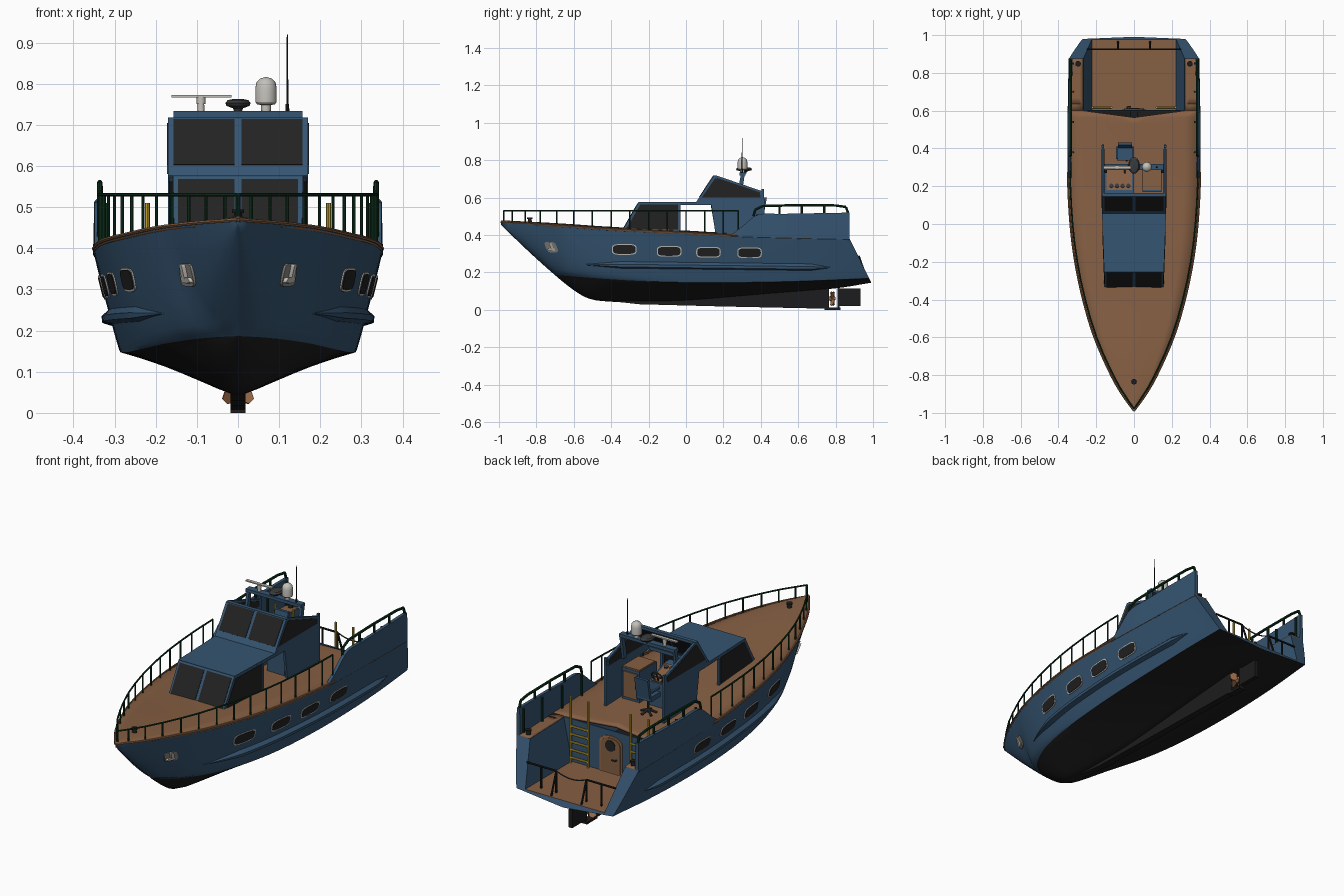
import bpy, bmesh, math
from mathutils import Vector

if "Cube" in bpy.data.objects:
    bpy.data.objects.remove(bpy.data.objects["Cube"])

def mat(name, c):
    m = bpy.data.materials.new(name)
    m.diffuse_color = (*c, 1)
    m.use_nodes = True
    m.node_tree.nodes["Principled BSDF"].inputs["Base Color"].default_value = m.diffuse_color
    return m
BLUE = mat("hull_blue", (.036, .09, .165))
BLACK = mat("bottom_black", (.012, .012, .013))
GLASS = mat("dark_glass", (.016, .016, .016))
WOOD = mat("deck_brown", (.24, .115, .056))
GREEN = mat("rail_green", (.005, .035, .014))
YELLOW = mat("ladder_yellow", (.55, .36, .03))
GREY = mat("light_grey", (.55, .53, .49))
METAL = mat("plate_metal", (.27, .25, .23))
BRONZE = mat("bronze", (.36, .16, .07))
DARK = mat("dark_grey", (.04, .042, .045))

def mesh(name, verts, faces, mats, idx=None, mirror=False, recalc=True):
    me = bpy.data.meshes.new(name)
    me.from_pydata([tuple(v) for v in verts], [], faces)
    for m in (mats if isinstance(mats, list) else [mats]):
        me.materials.append(m)
    if idx:
        for p, k in zip(me.polygons, idx):
            p.material_index = k
    if recalc:
        bm = bmesh.new()
        bm.from_mesh(me)
        bmesh.ops.recalc_face_normals(bm, faces=bm.faces)
        bm.to_mesh(me)
        bm.free()
    ob = bpy.data.objects.new(name, me)
    bpy.context.collection.objects.link(ob)
    if mirror:
        ob.modifiers.new("mirror", 'MIRROR').merge_threshold = .0005
    return ob

def loft(name, rings, m, mirror=False):
    n, k = len(rings[0]), len(rings)
    f = [(a*n+i, a*n+(i+1) % n, (a+1)*n+(i+1) % n, (a+1)*n+i) for a in range(k-1) for i in range(n)]
    f += [tuple(range(n)), tuple(range((k-1)*n, k*n))]
    return mesh(name, [p for r in rings for p in r], f, m, mirror=mirror)

def box(name, lo, hi, m, mirror=False):
    (a, b, c), (d, e, f) = lo, hi
    return loft(name, [[(a, b, z), (d, b, z), (d, e, z), (a, e, z)] for z in (c, f)], m, mirror)

def prism(name, poly, x0, x1, m, mirror=False):      # yz outline pushed along x
    return loft(name, [[(x, *p) for p in poly] for x in (x0, x1)], m, mirror)

def slab(name, pts, th, m, mirror=False):            # flat outline thickened both ways
    p = [Vector(q) for q in pts]
    n = (p[1]-p[0]).cross(p[2]-p[0]).normalized()*th/2
    return loft(name, [[q-n for q in p], [q+n for q in p]], m, mirror)

def rods(name, segs, r, m, mirror=False, n=8):       # round bars joined in one object
    V, F = [], []
    for a, b, *rr in segs:
        a, b = Vector(a), Vector(b)
        q = (b-a).to_track_quat('Z', 'Y')
        base = len(V)
        for p, rad in ((a, rr[0] if rr else r), (b, rr[1] if rr else r)):
            V += [p + q @ Vector((rad*math.cos(2*math.pi*i/n), rad*math.sin(2*math.pi*i/n), 0)) for i in range(n)]
        F += [(base+i, base+(i+1) % n, base+n+(i+1) % n, base+n+i) for i in range(n)]
        F += [tuple(range(base, base+n)), tuple(range(base+n, base+2*n))]
    return mesh(name, V, F, m, mirror=mirror)

def chain(pts):
    return list(zip(pts, pts[1:]))

def curve(*t):                                       # smooth interpolation through points
    def f(y):
        y = min(max(y, t[0][0]), t[-1][0])
        i = max(k for k in range(len(t)-1) if t[k][0] <= y)
        def sl(k):
            a, b = t[max(k-1, 0)], t[min(k+1, len(t)-1)]
            return (b[1]-a[1])/(b[0]-a[0])
        (a, p), (b, q) = t[i], t[i+1]
        h = b-a
        s = (y-a)/h
        return (p*(2*s**3-3*s*s+1) + q*(3*s*s-2*s**3) + h*sl(i)*(s**3-2*s*s+s) + h*sl(i+1)*(s**3-s*s))
    return f

# Hull lines: sheer width/height, waterline width/height, keel height
ws = curve((-.99, 0), (-.9, .065), (-.8, .122), (-.6, .21), (-.4, .27), (-.2, .312), (0, .337), (.25, .35), (.6, .35), (.99, .345))
zs = curve((-.99, .465), (-.7, .45), (-.4, .43), (0, .41), (.25, .396), (.6, .386), (.99, .38))
wc = curve((-.7, 0), (-.65, .075), (-.58, .125), (-.45, .185), (-.25, .235), (0, .268), (.3, .285), (.7, .285), (.99, .272))
zw = curve((-.7, .187), (-.6, .178), (-.3, .157), (0, .147), (.5, .15), (.99, .168))
zk = curve((-.99, .455), (-.85, .32), (-.7, .185), (-.6, .105), (-.52, .06), (-.42, .045), (-.25, .04), (0, .045), (.4, .08), (.8, .115), (.99, .145))
def zc(u): return max(zw(u), zk(u)+.001) if u > -.7 else zk(u)+.001
def blunt(u): return min(1, max(0, (u+.75)/.75))
def yend(z): return .875 if z > .38 else .875+.115*min(1, (.38-z)/.233)
def side_x(u, z):
    t = min(1, max(0, (z-zc(u))/(zs(u)-zc(u))))
    return wc(u)+(ws(u)-wc(u))*t**(.42+.5*blunt(u))
def Y(u, z): return u if u <= .6 else .6+(u-.6)*(yend(z)-.6)/.39

US = [-.99+1.59*i/44 for i in range(45)]+[.6+.39*i/8 for i in range(1, 9)]
NB, NS = 6, 9
def section(u):
    pts = []
    for j in range(NB):
        s = j/NB
        z = zk(u)+(zc(u)-zk(u))*s
        pts.append((wc(u)*s**(.6+.4*blunt(u)) if s else 0, Y(u, z), z))
    for j in range(NS+1):
        z = zc(u)+(zs(u)-zc(u))*(j/NS)**1.5
        pts.append((side_x(u, z), Y(u, z), z))
    return pts

# Hull shell with stern cap around the open cockpit
FL, WI, WB = .172, .27, .225
R = NB+NS+1
V = [p for u in US for p in section(u)]
F, I = [], []
for i in range(len(US)-1):
    for j in range(R-1):
        F.append((i*R+j, (i+1)*R+j, (i+1)*R+j+1, i*R+j+1))
        I.append(1 if j < NB else 0)
b = len(V)
V += [(WI, .875, .38), (WB, yend(FL), FL), (0, yend(FL), FL)]
F.append(tuple(reversed(list(range((len(US)-1)*R, b))+[b, b+1, b+2])))
I.append(0)
mesh("hull", V, F, [BLUE, BLACK], I, mirror=True, recalc=False)

# Deck, with side decks beside the cockpit
V, F = [], []
for u in US:
    x0 = 0 if u <= .6 else WI
    for k in range(5):
        x = x0+(ws(u)-x0)*k/4
        V.append((x, Y(u, zs(u)), zs(u)+.006+(.008*(1-(k/4)**2) if u <= .6 else 0)))
for i in range(len(US)-1):
    if i != 44:
        F += [(i*5+k, i*5+k+1, i*5+5+k+1, i*5+5+k) for k in range(4)]
b = len(V)
V += [(WI, .6, zs(.6)+.006), (ws(.6), .6, zs(.6)+.006)]
F.append((b, b+1, 45*5+4, 45*5))
d = mesh("deck", V, F, WOOD, mirror=True, recalc=False)
s = d.modifiers.new("thick", 'SOLIDIFY')
s.thickness = .012
rods("toe_rail", chain([(ws(u), u, zs(u)+.004) for u in US if u < .3]), .005, WOOD, True, 6)

# Cockpit well
slab("cockpit_floor", [(-WB, .6, FL), (WB, .6, FL), (WB, yend(FL), FL), (-WB, yend(FL), FL)], .004, WOOD)
slab("cockpit_wall", [(WI, .6, .386), (WI, .875, .38), (WB, yend(FL), FL), (WB, .6, FL)], .004, BLUE, True)
slab("cockpit_bulkhead", [(-WI, .6, .39), (WI, .6, .39), (WB, .6, FL), (-WB, .6, FL)], .006, BLUE)
def arch(w, z0, z1, y):
    return [(-w, y, z0), (w, y, z0)]+[(w*math.cos(a), y, z1+w*.6*math.sin(a)) for a in [math.pi*k/10 for k in range(11)]]
slab("door_frame", arch(.064, FL, .325, .604), .006, BRONZE)
slab("door", arch(.054, FL+.008, .322, .608), .006, WOOD)
rods("door_window", [((0, .608, .315), (0, .614, .315))], .028, GLASS, n=20)
rods("door_handle", [((-.035, .61, .25), (-.035, .622, .25)), ((-.035, .622, .25), (-.015, .622, .25))], .004, DARK)
rods("ladder", [((x, .616, FL), (x, .616, .51)) for x in (.12, .22)]
     + [((.12, .616, .2+.04*k), (.22, .616, .2+.04*k)) for k in range(5)], .006, YELLOW, True)
rods("stern_rail", [((.25, .925, .285), (.085, .925, .285)), ((.085, .925, .285), (.085, .925, FL)),
     ((.085, .925, .285), (.085, .965, FL)), ((.17, .925, .285), (.17, .925, FL))], .005, BLACK, True)
rods("stern_chain", chain([(.085*k/4, .925, .285-.02*(1-(k/4)**2)) for k in range(5)]), .003, DARK, True, 6)

# Raised stern bulwark and its grab rail
hb = curve((.24, .4), (.3, .445), (.38, .508), (.5, .513), (.99, .52))
rings = []
for k in range(25):
    u = .24+.75*k/24
    y, x, z0 = Y(u, zs(u)), ws(u), zs(u)-.004
    rings.append([(x+.001, y, z0), (x-.002, y, hb(u)), (x-.018, y, hb(u)), (x-.02, y, z0)])
loft("bulwark", rings, BLUE, True)
rods("bulwark_rail", chain([(.336, .36, .50), (.336, .37, .535), (.336, .41, .555), (.336, .6, .56), (.336, .8, .558), (.335, .855, .55), (.335, .868, .515)])
     + [((.336, y, .51), (.336, y, .558)) for y in (.5, .62, .74)], .0065, GREEN, True)
rods("bulwark_posts", [((.322, y, .39), (.322, y, .51)) for y in (.38, .54, .7, .85)], .006, GREEN, True)

# Bow rail
ry = [-.975, -.93, -.86, -.78, -.69, -.6, -.5, -.4, -.3, -.2, -.1, 0, .1, .2, .28]
rods("bow_rail", chain([(max(ws(y)-.012, .002), y, .53) for y in ry]), .0042, GREEN, True)
rods("bow_rail_posts", [((max(ws(y)-.012, .002), y, zs(y)), (max(ws(y)-.012, .002), y, .53)) for y in ry], .004, GREEN, True)

# Spray rail along the hull
rings = []
for k in range(33):
    u = -.56+1.36*k/32
    e = min(1, k/5, (32-k)/3)*.94+.06
    z = .242-.016*k/32
    rings.append([(side_x(u, z+dz*e)+o*e-.002, Y(u, z), z+dz*e) for dz, o in ((.02, 0), (.004, .022), (-.01, .024), (-.018, 0))])
loft("spray_rail", rings, BLUE, True)

# Portholes and anchor plates that follow the hull
def hull_plate(name, y, z, w, h, off, m, skew=0):
    pts = []
    for k in range(24):
        a = 2*math.pi*k/24
        c, t = math.cos(a), math.sin(a)
        dy, dz = w*math.copysign(abs(c)**.5, c), h*math.copysign(abs(t)**.5, t)
        pts.append((y+dy+skew*dz, z+dz))
    loft(name, [[(side_x(*p)+o, *p) for p in pts] for o in (-.012, off)], m, True)
for y, z in ((-.33, .323), (-.09, .313), (.12, .308), (.34, .305)):
    hull_plate("porthole_frame", y, z, .066, .029, .003, GREY)
    hull_plate("porthole_glass", y, z, .06, .024, .005, GLASS)
hull_plate("anchor_plate", -.72, .335, .03, .028, .005, METAL, -.4)
hull_plate("anchor_shank", -.72, .34, .007, .022, .014, GREY, -.4)
hull_plate("anchor_fluke", -.72, .322, .02, .007, .014, GREY)

# Keel, rudder, propeller
prism("keel", [(-.4, .046), (-.25, .03), (.2, .018), (.765, .006), (.765, .125), (.3, .085), (0, .06)], -.018, .018, BLACK)
box("keel_shoe", (-.018, .74, 0), (.018, .825, .012), BLACK)
box("rudder_post", (-.008, .81, .005), (.008, .822, .13), BLACK)
box("rudder", (-.01, .822, .02), (.01, .932, .113), BLACK)
rods("propeller_hub", [((0, .75, .06), (0, .8, .06), .012, .008)], .01, BRONZE, n=12)
for k in range(4):
    a = math.pi/4+k*math.pi/2
    r, t = Vector((math.cos(a), 0, math.sin(a))), Vector((-math.sin(a), .7, math.cos(a)))*.016
    c = Vector((0, .783, .06))
    slab("propeller_blade", [c+r*.006-t*.4, c+r*.03-t, c+r*.046-t*.5, c+r*.046+t*.5, c+r*.03+t, c+r*.006+t*.4], .004, BRONZE)

# Cabin sides
def xs(y): return min(.17, .155+.015*(y+.34)/.4)
def side(name, poly, o0, o1, m):
    loft(name, [[(xs(y)+o, y, z) for y, z in poly] for o in (o0, o1)], m, True)
side("cabin_side", [(-.345, .41), (-.25, .572), (-.03, .572), (-.03, .40)], -.012, 0, BLUE)
side("cabin_side_glass", [(-.318, .435), (-.245, .562), (-.042, .562), (-.042, .43)], -.014, .002, GLASS)
side("bridge_side", [(.16, .39), (.135, .56), (.055, .56), (.055, .578), (.15, .716), (.17, .716), (.405, .635), (.42, .59), (.42, .39)], -.012, 0, BLUE)
side("bridge_side_glass", [(.085, .602), (.155, .702), (.17, .704), (.395, .628), (.398, .602)], -.014, .002, GLASS)
box("bridge_side_post", (.16, .405, .58), (.172, .418, .645), BLUE, True)

# Sloping windscreens with a centre pillar
def screen(name, x0, x1, lo, hi, t0, t1, xm):
    P = lambda x, t: (x, lo[0]+(hi[0]-lo[0])*t, lo[1]+(hi[1]-lo[1])*t)
    slab(name+"_frame", [P(-x0, 0), P(x0, 0), P(x1, 1), P(-x1, 1)], .012, BLUE)
    slab(name+"_glass", [P(.008, t0), P(xm, t0), P(xm, t1), P(.008, t1)], .017, GLASS, True)
screen("cabin_windscreen", .155, .158, (-.342, .41), (-.25, .57), .1, .96, .146)
screen("bridge_windscreen", .17, .17, (.058, .57), (.152, .714), .2, .97, .157)
loft("cabin_roof", [[(s*xs(y), y, z) for s, y in ((-1, -.255), (1, -.255), (1, .075), (-1, .075))] for z in (.56, .577)], BLUE)
box("bridge_top_beam", (-.17, .145, .704), (.17, .165, .718), BLUE)

# Helm consoles, wheel, chair
prism("helm_console", [(.16, .4), (.30, .4), (.30, .53), (.17, .575), (.13, .575)], -.158, 0, BLUE)
slab("helm_panel", [(-.145, .18, .574), (-.01, .18, .574), (-.01, .295, .534), (-.145, .295, .534)], .006, WOOD)
rods("helm_dials", [((x, .2, .565), (x, .204, .575)) for x in (-.12, -.09, -.06, -.03)], .011, DARK, n=12)
ring = [(-.048+.03*math.cos(a), .30+.012*math.sin(a), .56+.028*math.sin(a)) for a in [math.pi*k/8 for k in range(17)]]
rods("steering_wheel", chain(ring)+[(ring[0], ring[8]), (ring[4], ring[12]), ((-.048, .30, .56), (-.048, .27, .545))], .004, DARK)
box("side_console", (.045, .17, .4), (.145, .31, .565), BLUE)
box("side_console_top", (.048, .18, .565), (.142, .308, .572), WOOD)
box("side_console_door", (.055, .31, .42), (.135, .316, .55), WOOD)
box("chair_seat", (-.09, .335, .485), (-.005, .41, .51), BLUE)
prism("chair_back", [(.4, .5), (.415, .5), (.432, .6), (.418, .6)], -.085, -.01, BLUE)
box("chair_arm", (-.096, .345, .53), (-.086, .41, .54), BLUE)
box("chair_arm_right", (-.009, .345, .53), (.001, .41, .54), BLUE)
rods("chair_pedestal", [((-.048, .372, .41), (-.048, .372, .49))]
     + [((-.048, .372, .425), (-.048+.04*math.cos(a), .372+.04*math.sin(a), .408)) for a in [2*math.pi*k/5 for k in range(5)]], .006, DARK)

# Equipment arch with radar gear
slab("arch_leg", [(.15, .27, .6), (.15, .295, .6), (.15, .315, .73), (.15, .295, .73)], .014, BLUE, True)
box("arch_beam", (-.157, .285, .718), (.157, .318, .734), BLUE)
rods("scanner_mount", [((-.09, .3, .73), (-.09, .3, .765), .009, .007), ((-.09, .3, .75), (-.09, .3, .768), .011, .011)], .01, GREY, n=14)
box("scanner_bar", (-.162, .292, .767), (-.016, .308, .773), GREY)
def turned(name, x, y, prof, m, sy=1):
    loft(name, [[(x+r*math.cos(a), y+sy*r*math.sin(a), z) for a in [2*math.pi*k/20 for k in range(20)]] for r, z in prof], m)
turned("radar_dome", .068, .302, [(.012, .73), (.012, .748), (.022, .75), (.026, .756), (.026, .79), (.023, .803), (.015, .812), (.003, .816)], GREY)
turned("satellite_disc", 0, .31, [(.008, .728), (.012, .74), (.028, .746), (.031, .753), (.025, .76), (.01, .763)], DARK, 1.4)
rods("antenna", [((.12, .3, .73), (.12, .3, .75), .005, .004), ((.12, .3, .74), (.12, .3, .92), .0025, .0015)], .003, BLACK)

# Mooring bollards
def bollard(x, y, z):
    return [((x, y, z), (x, y, z+.02), .012, .009), ((x, y, z+.018), (x, y, z+.026), .015, .015)]
rods("bow_bollard", bollard(0, -.835, .468), .01, BLACK, n=14)
rods("stern_bollard", bollard(.296, .848, .385), .01, BLACK, True, 14)

# Smooth round surfaces, keep hard edges
for o in bpy.context.scene.objects:
    o.select_set(True)
    bpy.context.view_layer.objects.active = o
bpy.ops.object.shade_smooth_by_angle(angle=math.radians(32))
